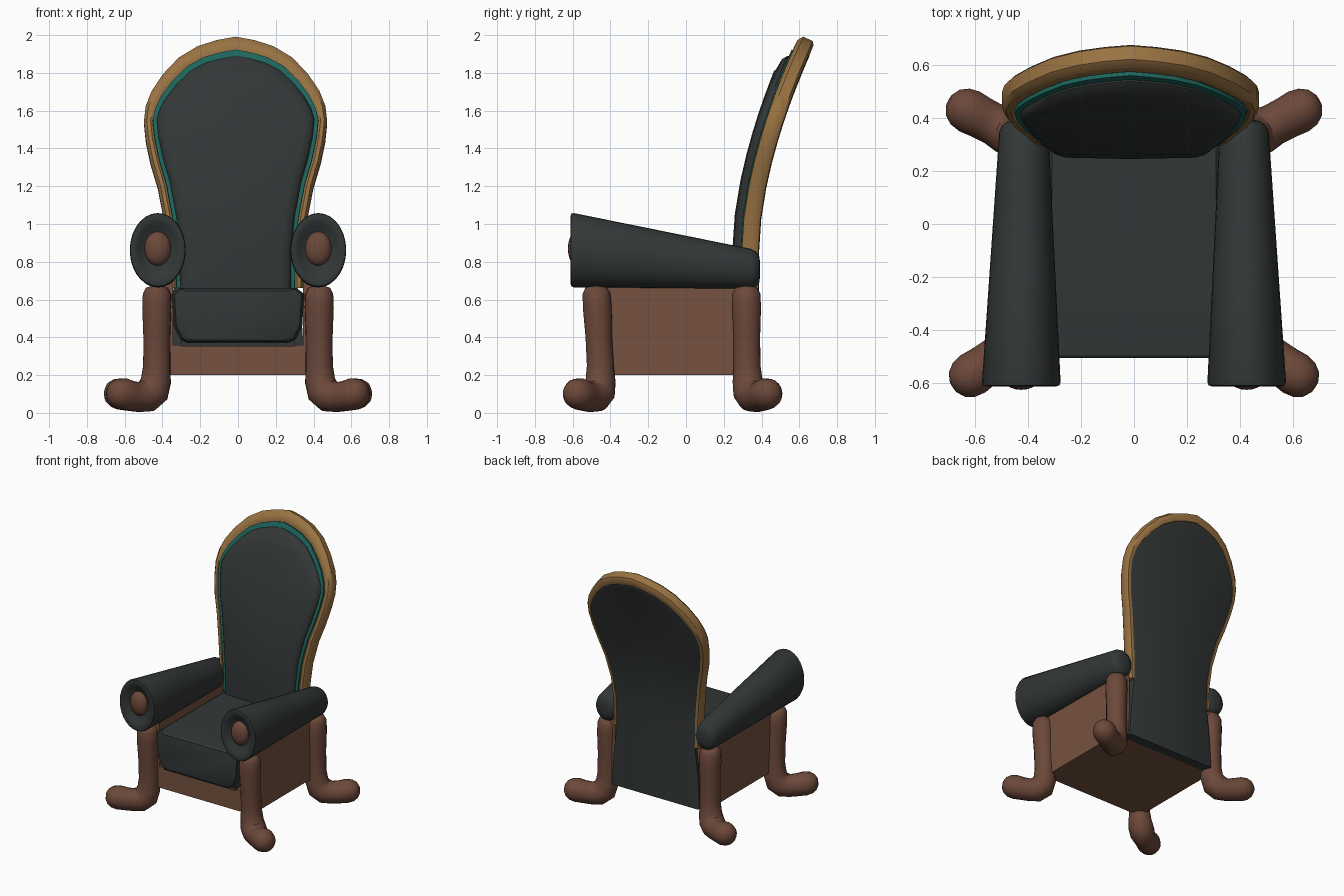
import bpy, bmesh
from math import sin, cos, pi, atan, hypot, radians
from mathutils import Vector

if "Cube" in bpy.data.objects:
    bpy.data.objects.remove(bpy.data.objects["Cube"])


def material(name, rgb):
    m = bpy.data.materials.new(name)
    m.diffuse_color = (*rgb, 1)
    m.use_nodes = True
    m.node_tree.nodes["Principled BSDF"].inputs["Base Color"].default_value = m.diffuse_color
    return m


DARK = material("dark_fabric", (0.032, 0.038, 0.037))
WOOD = material("brown_wood", (0.15, 0.065, 0.042))
PANEL = material("panel_wood", (0.18, 0.085, 0.05))
GOLD = material("gold_trim", (0.32, 0.17, 0.055))
TEAL = material("teal_piping", (0.012, 0.13, 0.11))


def finish(name, bm, mat, angle=40):
    bmesh.ops.remove_doubles(bm, verts=bm.verts, dist=1e-5)
    bmesh.ops.dissolve_degenerate(bm, edges=bm.edges, dist=1e-5)
    bmesh.ops.recalc_face_normals(bm, faces=bm.faces)
    me = bpy.data.meshes.new(name)
    bm.to_mesh(me)
    bm.free()
    ob = bpy.data.objects.new(name, me)
    bpy.context.collection.objects.link(ob)
    me.materials.append(mat)
    bpy.ops.object.select_all(action='DESELECT')
    ob.select_set(True)
    bpy.context.view_layer.objects.active = ob
    bpy.ops.object.shade_smooth_by_angle(angle=radians(angle))
    return ob


def loft(name, rings, mat, caps=True, angle=40):
    bm = bmesh.new()
    vs = [[bm.verts.new(p) for p in r] for r in rings]
    n = len(vs[0])
    for a, b in zip(vs, vs[1:]):
        for i in range(n):
            j = (i + 1) % n
            bm.faces.new((a[i], a[j], b[j], b[i]))
    if caps:
        bm.faces.new(vs[0])
        bm.faces.new(vs[-1])
    return finish(name, bm, mat, angle)


def box(name, x, y, z, mat):
    corners = lambda h: [(x[0], y[0], h), (x[1], y[0], h), (x[1], y[1], h), (x[0], y[1], h)]
    return loft(name, [corners(z[0]), corners(z[1])], mat)


# --- backrest: half outline (half width, height), bent backwards with height
CX = -0.013
HALF = [(.40, .2), (.385, .45), (.36, .66), (.362, .85), (.38, 1.03), (.412, 1.2),
        (.45, 1.33), (.475, 1.45), (.485, 1.55), (.476, 1.63), (.445, 1.71),
        (.385, 1.8), (.3, 1.89), (.2, 1.95), (.1, 1.982), (0, 2.0)]


def bend(x, z, t):
    h = max(0, z - 0.87)
    a = atan(0.425 * h ** 0.7)
    return (CX + x, 0.295 + 0.25 * h ** 1.7 + t * cos(a), z - t * sin(a))


def outline(d, t, zmin, spine=False):
    """Outline inset by d at depth t; spine collapses it onto the centre line."""
    pts = []
    ext = [HALF[0]] + HALF + [(-HALF[-2][0], HALF[-2][1])]
    for i, (w, z) in enumerate(HALF, 1):
        if z < zmin:
            continue
        (ax, az), (bx, bz) = ext[i - 1], ext[i + 1]
        L = hypot(bx - ax, bz - az)
        nx, nz = (bz - az) / L, (ax - bx) / L
        if z == zmin:
            nx, nz = 1, 0
        k = d * (1 + 0.7 * max(0, nz))
        pts.append((w - nx * k, z - nz * k))
    pts += [(-x, z) for x, z in reversed(pts[:-1])]
    return [bend(0 if spine else x, z, t) for x, z in pts]


SECTION = [(0, .075), (0, .02), (.015, 0), (.035, -.002), (.05, .01), (.05, .06), (.03, .09), (.01, .088)]
loft("back_frame", list(zip(*[outline(d, t, .66) for d, t in SECTION])), GOLD)


def padded(name, layers, zmin, mat, front, back):
    rings = [outline(*layers[0], zmin, True)] + [outline(d, t, zmin) for d, t in layers]
    rings.append(outline(layers[-1][0], front, zmin, True))
    loft(name, rings, mat, caps=False)


padded("back_panel", [(.03, .02), (.03, .086), (.045, .092)], .2, DARK, .092, .02)
padded("back_piping", [(.045, .03), (.047, -.008), (.072, -.008)], .66, TEAL, -.008, .03)
padded("back_cushion", [(.066, .03), (.068, -.015), (.083, -.035), (.12, -.045)], .66, DARK, -.05, .03)

# --- seat base
box("base", (-.43, .43), (-.45, .36), (.2, .36), PANEL)
box("seat_support", (-.3, .3), (-.46, .3), (.352, .5), DARK)

# --- seat cushion
SEAT = [(.27, .372), (.305, .39), (.34, .46), (.35, .63), (.31, .66)]
SEAT += [(-x, z) for x, z in reversed(SEAT)]
loft("seat_cushion",
     [[(x * s, y, .52 + (z - .52) * s) for x, z in SEAT]
      for y, s in ((-.505, .9), (-.495, .96), (-.46, 1), (.3, 1))], DARK, angle=30)

# --- arms: (y, scale) rings interpolating between front and back ellipses
ARM = [(-.575, .45), (-.582, .58), (-.603, .72), (-.612, .88), (-.608, .97), (-.595, 1),
       (-.2, 1), (.1, 1), (.345, 1), (.37, .9), (.388, .65), (.393, .3)]
# --- legs: (outward distance, height, radius)
LEG = [(0, .672, .03), (0, .662, .058), (0, .63, .074), (0, .56, .077), (0, .4, .071),
       (0, .25, .072), (.005, .17, .08), (.025, .115, .088), (.06, .09, .087),
       (.11, .083, .079), (.165, .09, .08), (.215, .1, .084), (.255, .106, .076),
       (.285, .11, .056), (.302, .112, .025)]


def leg(name, x, y, dx, dy, lean):
    out = Vector((dx, dy, 0)).normalized()
    side = Vector((-out.y, out.x, 0))
    rings = []
    for i, (u, z, r) in enumerate(LEG):
        a, b = LEG[max(i - 1, 0)], LEG[min(i + 1, len(LEG) - 1)]
        tan = (out * (b[0] - a[0]) + Vector((0, 0, b[1] - a[1]))).normalized()
        up = side.cross(tan)
        c = Vector((x, y + lean * z / .66, z)) + out * u
        rings.append([c + r * (side * cos(k * pi / 9) + up * sin(k * pi / 9)) for k in range(18)])
    loft(name, rings, WOOD, angle=60)


for s, label in ((-1, "left"), (1, "right")):
    box(label + "_side_panel", sorted((s * .345, s * .43)), (-.45, .36), (.36, .7), PANEL)
    rings = []
    for y, k in ARM:
        f = min(1, max(0, (y + .61) / .97))
        cx, cz = s * (.425 - .01 * f), .863 - .103 * f
        rx, rz = (.149 - .057 * f) * k, (.198 - .093 * f) * k
        rings.append([(cx + rx * cos(i * pi / 14), y, cz + rz * sin(i * pi / 14)) for i in range(28)])
    loft(label + "_arm", rings, DARK)
    # arm knob
    bm = bmesh.new()
    bmesh.ops.create_uvsphere(bm, u_segments=20, v_segments=12, radius=1)
    for v in bm.verts:
        v.co = (s * .425 + v.co.x * .07, -.58 + v.co.y * .045, .87 + v.co.z * .09)
    finish(label + "_arm_knob", bm, WOOD)
    leg(label + "_front_leg", s * .43, -.44, s * .83, -.56, -.035)
    leg(label + "_back_leg", s * .43, .325, s * .885, .466, -.005)
